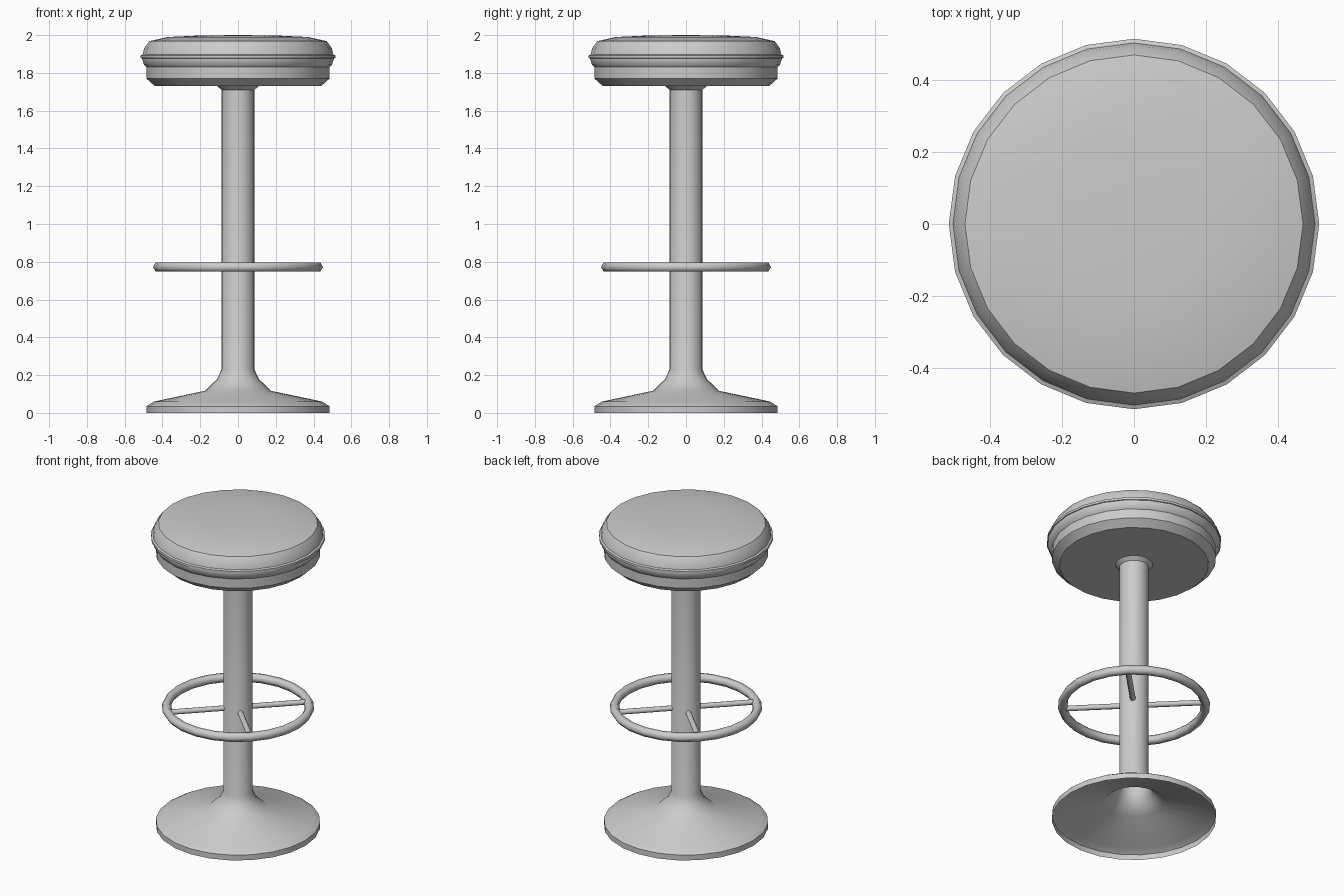
import bpy, bmesh
from math import pi, cos, sin, radians

if "Cube" in bpy.data.objects:
    bpy.data.objects.remove(bpy.data.objects["Cube"])

SIDES = 24


def finish(name, bm, angle=40):
    me = bpy.data.meshes.new(name)
    bm.to_mesh(me)
    bm.free()
    ob = bpy.data.objects.new(name, me)
    bpy.context.collection.objects.link(ob)
    bpy.ops.object.select_all(action='DESELECT')
    ob.select_set(True)
    bpy.context.view_layer.objects.active = ob
    bpy.ops.object.shade_smooth_by_angle(angle=radians(angle))
    return ob


def lathe(name, profile, closed=False, angle=40):
    """Spin (radius, z) points, listed bottom to top on the outside, around z."""
    bm = bmesh.new()
    rings = []
    for r, z in profile:
        if r == 0:
            rings.append([bm.verts.new((0, 0, z))] * SIDES)
        else:
            rings.append([bm.verts.new((r * cos(2 * pi * i / SIDES),
                                        r * sin(2 * pi * i / SIDES), z))
                          for i in range(SIDES)])
    pairs = list(zip(rings, rings[1:]))
    if closed:
        pairs.append((rings[-1], rings[0]))
    for a, b in pairs:
        for i in range(SIDES):
            j = (i + 1) % SIDES
            bm.faces.new(dict.fromkeys((a[i], a[j], b[j], b[i])))
    return finish(name, bm, angle)


# Hollow flared base running up into the column and the flange under the seat
lathe("base_and_column", [
    (0.485, 0), (0.485, 0.035), (0.445, 0.06), (0.175, 0.117),
    (0.11, 0.18), (0.087, 0.23), (0.087, 1.71), (0.11, 1.73)])

# Seat pan below the cushion
lathe("seat_pan", [
    (0, 1.73), (0.11, 1.73), (0.44, 1.73), (0.485, 1.77), (0.485, 1.835), (0.45, 1.84)])

# Padded cushion with a rounded top
lathe("seat_cushion", [
    (0.44, 1.83), (0.485, 1.83), (0.497, 1.843), (0.51, 1.878), (0.503, 1.9),
    (0.497, 1.93), (0.47, 1.968), (0.37, 1.99), (0.2, 1.998), (0, 2.0)])

# Piping around the cushion
lathe("seat_piping", [
    (0.5, 1.874), (0.515, 1.879), (0.515, 1.893), (0.5, 1.9)])

# Foot ring with a six-sided section
lathe("foot_ring", [
    (0.422 + 0.028 * cos(k * pi / 3), 0.772 + 0.028 * sin(k * pi / 3))
    for k in range(6)], closed=True, angle=65)

# Two crossed rods that carry the foot ring
for name, turn in (("foot_ring_rod_a", 45), ("foot_ring_rod_b", -45)):
    bpy.ops.mesh.primitive_cylinder_add(
        vertices=8, radius=0.017, depth=0.84, location=(0, 0, 0.772),
        rotation=(0, pi / 2, radians(turn)))
    bpy.context.object.name = name
    bpy.ops.object.shade_smooth_by_angle(angle=radians(50))
